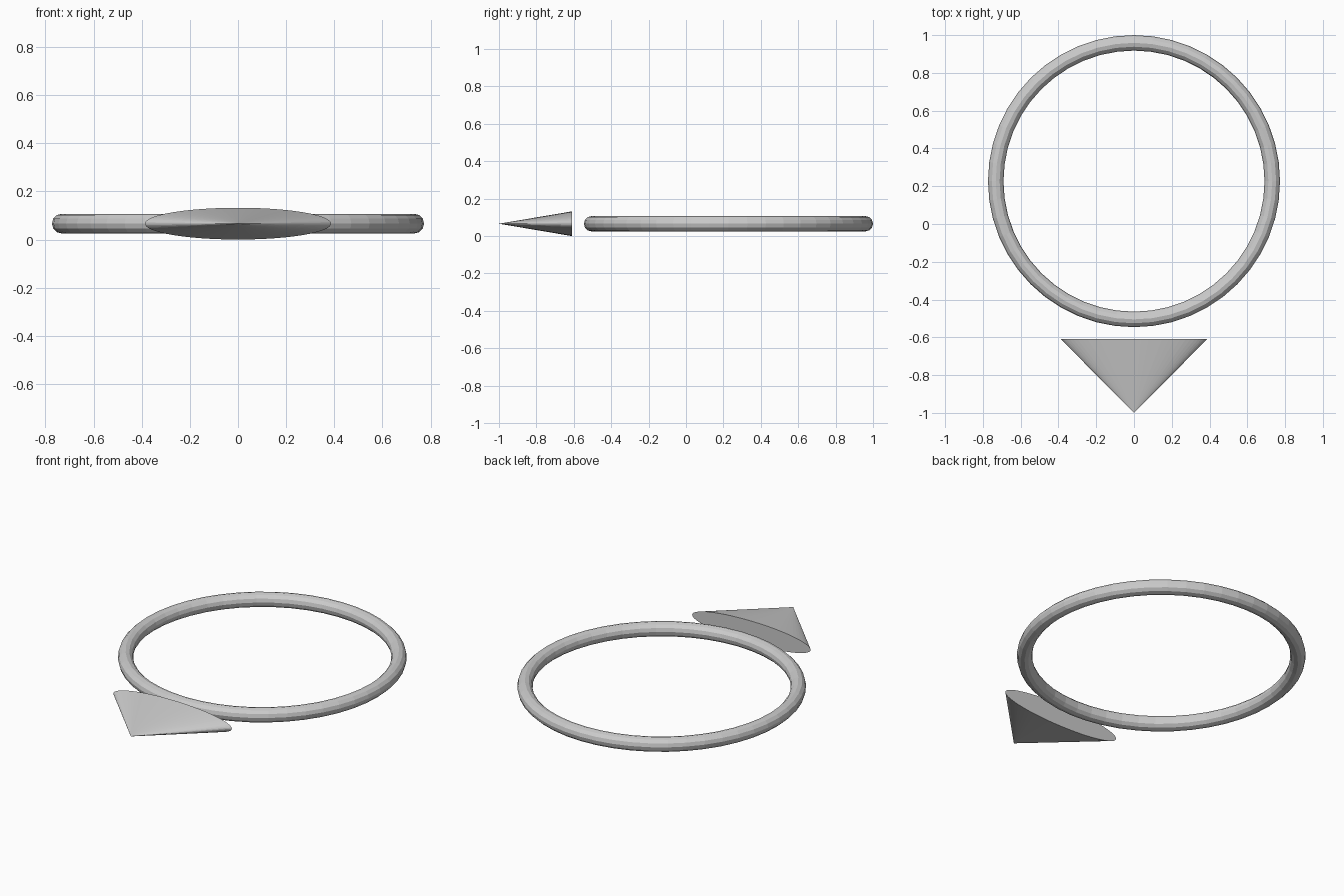
import bpy
from math import pi

if "Cube" in bpy.data.objects:
    bpy.data.objects.remove(bpy.data.objects["Cube"])

Z = 0.066          # shared mid-height of both parts

# Round ring
bpy.ops.mesh.primitive_torus_add(
    major_radius=0.732, minor_radius=0.041,
    major_segments=48, minor_segments=12, location=(0, 0.227, Z))
bpy.context.object.name = "ring"

# Flattened cone pointing to the front
BASE_Y, TIP_Y, HALF_WIDTH = -0.61, -1.0, 0.387
bpy.ops.mesh.primitive_cone_add(
    vertices=64, radius1=HALF_WIDTH, radius2=0, depth=BASE_Y - TIP_Y,
    location=(0, (BASE_Y + TIP_Y) / 2, Z), rotation=(pi / 2, 0, 0))
pointer = bpy.context.object
pointer.name = "pointer"
pointer.scale = (1, Z / HALF_WIDTH, 1)
bpy.ops.object.transform_apply(location=False, rotation=True, scale=True)
